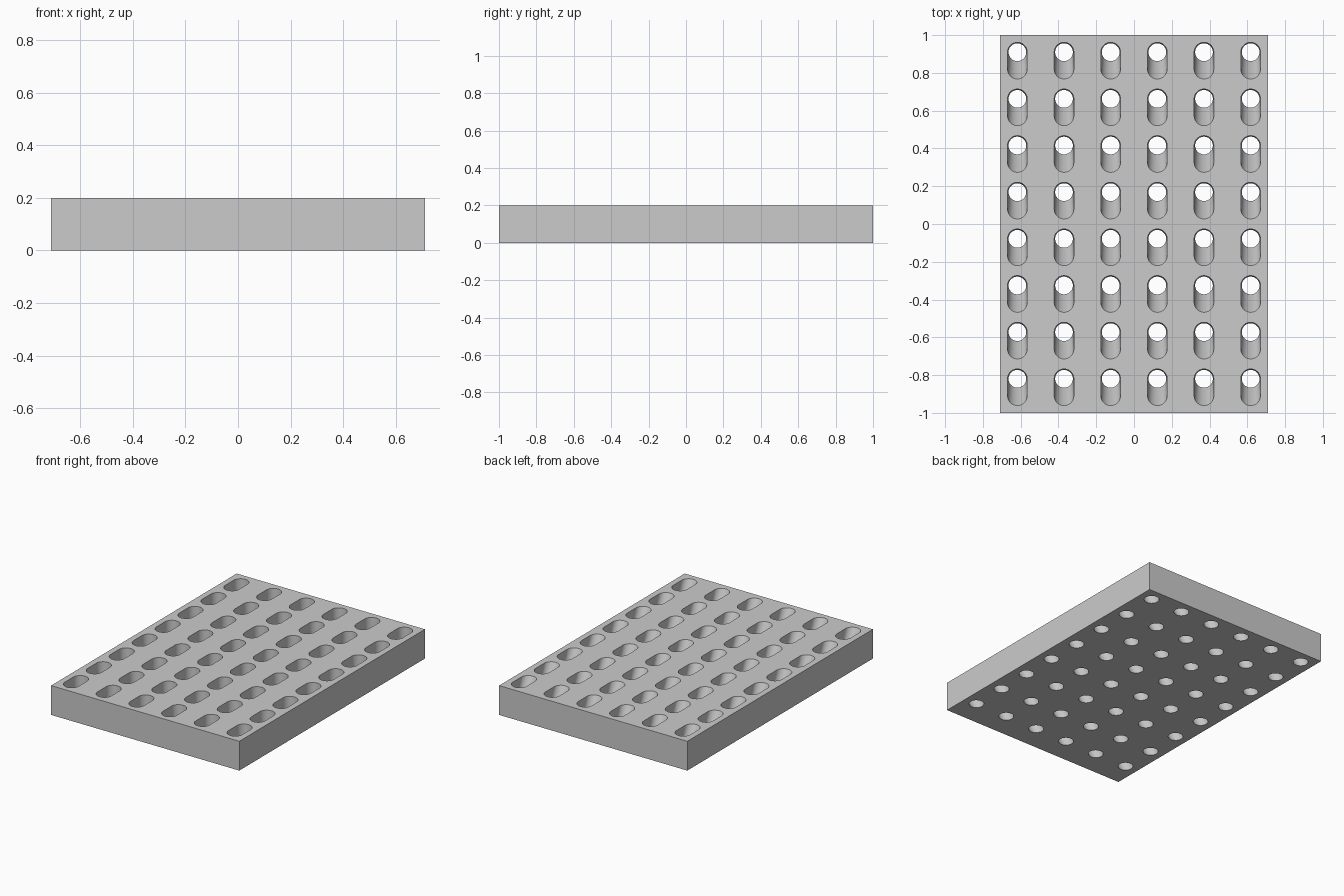
import bpy, bmesh, math

if "Cube" in bpy.data.objects:
    bpy.data.objects.remove(bpy.data.objects["Cube"])

WIDTH, LENGTH, HEIGHT = 1.42, 2.0, 0.2
COLS, ROWS, PITCH = 6, 8, 0.247
TOP_R, BOTTOM_R = 0.052, 0.047
REACH = 0.045          # slot arc centres sit this far either side of its middle
HALF = 16              # points per half circle

grey = bpy.data.materials.new("light grey")
grey.use_nodes = True
colour = (0.6, 0.6, 0.6, 1)
grey.diffuse_color = colour
grey.node_tree.nodes["Principled BSDF"].inputs["Base Color"].default_value = colour


def make_object(name, bm):
    bmesh.ops.recalc_face_normals(bm, faces=bm.faces)
    mesh = bpy.data.meshes.new(name)
    bm.to_mesh(mesh)
    bm.free()
    mesh.materials.append(grey)
    obj = bpy.data.objects.new(name, mesh)
    bpy.context.collection.objects.link(obj)
    return obj


def slot_ring(bm, x, y, z, radius, front):
    """Rounded slot outline: back arc fixed, front arc centred at y + front."""
    ring = []
    for i in range(2 * HALF):
        a = (i + 0.5) * math.pi / HALF
        cy = REACH if i < HALF else front
        ring.append(bm.verts.new((x + radius * math.cos(a),
                                  y + cy + radius * math.sin(a), z)))
    return ring


def add_hole(bm, x, y):
    """Round at the underside, widening to a long slot at the top."""
    levels = [(-0.05, BOTTOM_R, REACH), (0, BOTTOM_R, REACH),
              (HEIGHT, TOP_R, -REACH), (HEIGHT + 0.05, TOP_R, -REACH)]
    rings = [slot_ring(bm, x, y, *level) for level in levels]
    for low, high in zip(rings, rings[1:]):
        for i in range(2 * HALF):
            j = (i + 1) % (2 * HALF)
            bm.faces.new((low[i], low[j], high[j], high[i]))
    bm.faces.new(rings[0][::-1])
    bm.faces.new(rings[-1])


# Solid slab
bm = bmesh.new()
bmesh.ops.create_cube(bm, size=1)
for v in bm.verts:
    v.co = (v.co.x * WIDTH, v.co.y * LENGTH, (v.co.z + 0.5) * HEIGHT)
slab = make_object("perforated_slab", bm)

# Grid of tapered holes
bm = bmesh.new()
for col in range(COLS):
    for row in range(ROWS):
        add_hole(bm, (col - (COLS - 1) / 2) * PITCH, (row - (ROWS - 1) / 2) * PITCH)
cutter = make_object("hole_cutter", bm)
cutter.hide_render = True

# Cut the holes through, then discard the cutter
cut = slab.modifiers.new("holes", 'BOOLEAN')
cut.operation = 'DIFFERENCE'
cut.solver = 'EXACT'
cut.object = cutter
bpy.ops.object.select_all(action='DESELECT')
bpy.context.view_layer.objects.active = slab
slab.select_set(True)
bpy.ops.object.modifier_apply(modifier=cut.name)
bpy.data.objects.remove(cutter)
bpy.ops.object.shade_smooth_by_angle(angle=math.radians(30))
